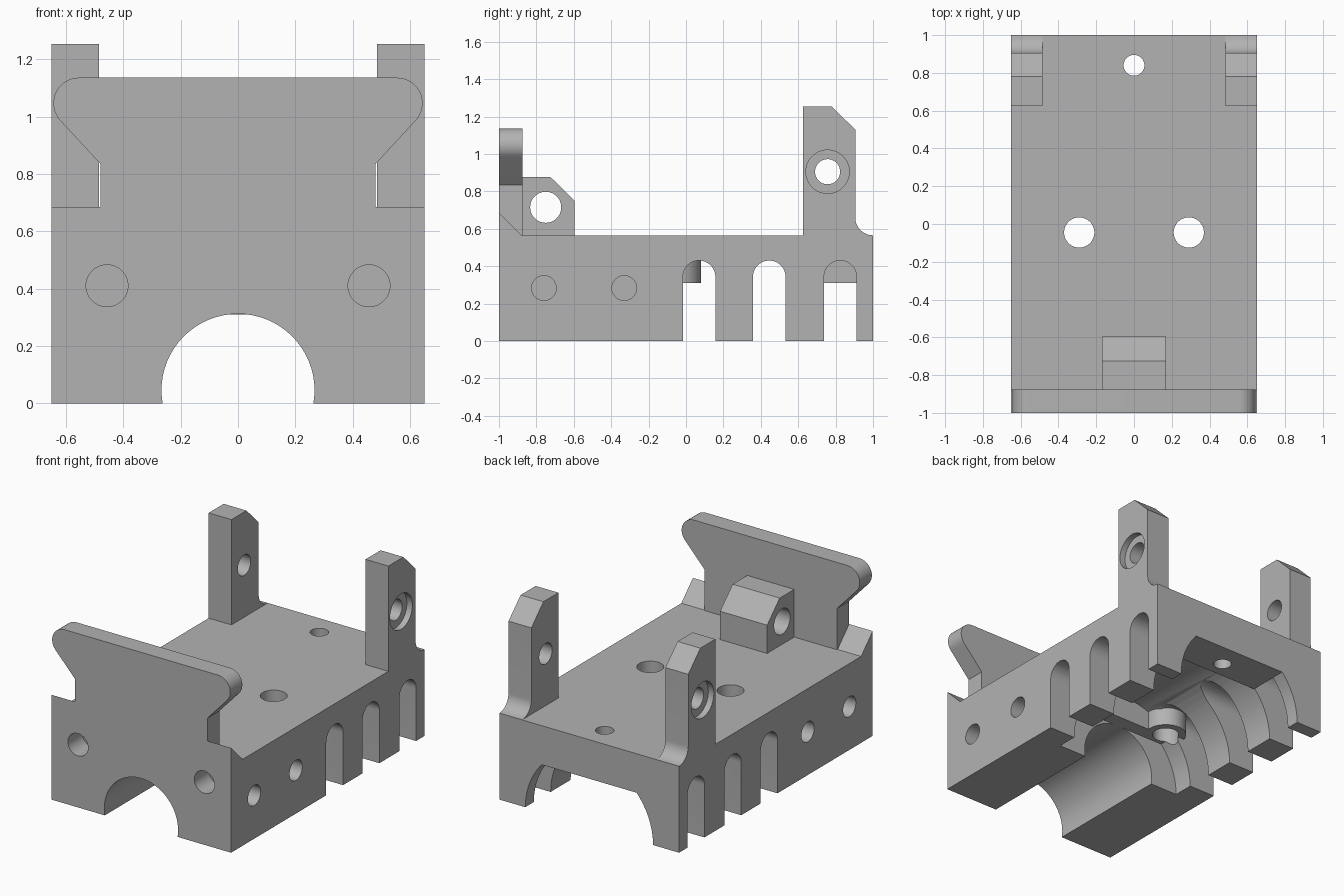
import bpy, bmesh, math
from mathutils import Vector

if "Cube" in bpy.data.objects:
    bpy.data.objects.remove(bpy.data.objects["Cube"], do_unlink=True)

grey = bpy.data.materials.new("machined grey")
grey.use_nodes = True
COLOR = (0.45, 0.45, 0.45, 1)
grey.diffuse_color = COLOR
grey.node_tree.nodes["Principled BSDF"].inputs["Base Color"].default_value = COLOR


def prism(name, outline, axis, lo, hi):
    """Extrude a 2D outline along an axis from lo to hi."""
    place = {"x": lambda u, v, t: (t, u, v),
             "y": lambda u, v, t: (u, t, v),
             "z": lambda u, v, t: (u, v, t)}[axis]
    bm = bmesh.new()
    face = bm.faces.new([bm.verts.new(place(u, v, lo)) for u, v in outline])
    ext = bmesh.ops.extrude_face_region(bm, geom=[face])
    moved = [g for g in ext["geom"] if isinstance(g, bmesh.types.BMVert)]
    bmesh.ops.translate(bm, verts=moved, vec=Vector(place(0, 0, hi - lo)))
    bmesh.ops.recalc_face_normals(bm, faces=bm.faces)
    mesh = bpy.data.meshes.new(name)
    bm.to_mesh(mesh)
    bm.free()
    mesh.materials.append(grey)
    obj = bpy.data.objects.new(name, mesh)
    bpy.context.collection.objects.link(obj)
    return obj


def arc(u, v, r, start, end, steps):
    angles = [math.radians(start + (end - start) * i / steps) for i in range(steps + 1)]
    return [(u + r * math.cos(a), v + r * math.sin(a)) for a in angles]


def disc(u, v, r, axis, lo, hi, name="cutter"):
    return prism(name, arc(u, v, r, 0, 360, 64)[:-1], axis, lo, hi)


def rect(u0, u1, v0, v1):
    return [(u0, v0), (u1, v0), (u1, v1), (u0, v1)]


def combine(obj, tool, operation="DIFFERENCE"):
    """Apply a boolean and remove the tool object."""
    mod = obj.modifiers.new("bool", "BOOLEAN")
    mod.operation, mod.object, mod.solver = operation, tool, "EXACT"
    bpy.context.view_layer.update()
    graph = bpy.context.evaluated_depsgraph_get()
    mesh = bpy.data.meshes.new_from_object(obj.evaluated_get(graph))
    obj.modifiers.clear()
    obj.data = mesh
    bpy.data.objects.remove(tool, do_unlink=True)


W, TOP = 0.65, 0.565
parts = []

# Main block with a narrow front bore and a wide rear bore
body = prism("body", rect(-W, W, 0, TOP), "y", -1, 1)
combine(body, disc(0, 0.045, 0.267, "y", -1.1, 0))
combine(body, disc(0, 0, 0.462, "y", -0.15, 1.1))

# Round-topped side slots
for y in (0.07, 0.445, 0.825):
    outline = [(y - 0.087, -0.1), (y + 0.087, -0.1)] + arc(y, 0.343, 0.087, 0, 180, 24)
    combine(body, prism("cutter", outline, "x", -0.8, 0.8))

# Screw pads hanging in the bore
combine(body, prism("pad", rect(-0.345, 0.345, 0.31, 0.52), "y", 0.73, 1), "UNION")
combine(body, prism("pad", rect(-0.29, 0.29, 0.31, 0.52), "y", -0.17, -0.06), "UNION")
for x in (-0.29, 0.29):
    combine(body, disc(x, -0.045, 0.125, "z", 0.31, 0.52, "boss"), "UNION")

# Vertical, front and side holes
combine(body, disc(0, 0.84, 0.055, "z", 0.2, 0.7))
for s in (-1, 1):
    combine(body, disc(0.29 * s, -0.045, 0.08, "z", 0.2, 0.7))
    combine(body, disc(0.457 * s, 0.41, 0.073, "y", -1.1, -0.85))
    for y in (-0.76, -0.33):
        combine(body, disc(y, 0.283, 0.066, "x", *sorted((0.5 * s, 0.75 * s))))
parts.append(body)

# Flared front plate
half = [(0.48, TOP), (0.48, 0.835)] + arc(0.555, 1.047, 0.089, -45, 90, 16)
plate = half + [(-x, z) for x, z in reversed(half)]
parts.append(prism("front_plate", plate, "y", -1, -0.875))

# Chamfered lug behind the plate
lug = prism("front_lug", [(-0.875, TOP), (-0.595, TOP), (-0.595, 0.75),
                          (-0.725, 0.877), (-0.875, 0.877)], "x", -0.17, 0.17)
combine(lug, disc(-0.75, 0.715, 0.083, "x", -0.3, 0.3))
parts.append(lug)

# Corner wedges and rear posts on both sides
post_outline = [(0.625, TOP), (1, TOP)] + arc(1, 0.66, 0.095, 270, 180, 12)
post_outline += [(0.905, 1.13), (0.78, 1.253), (0.625, 1.253)]
for side, s in (("left", 1), ("right", -1)):
    lo, hi = sorted((0.485 * s, W * s))
    wlo, whi = sorted((0.48 * s, W * s))
    parts.append(prism(side + "_wedge", [(-1, TOP), (-0.88, TOP), (-1, 0.685)],
                       "x", wlo, whi))
    post = prism(side + "_post", post_outline, "x", lo, hi)
    combine(post, disc(0.757, 0.905, 0.067, "x", lo - 0.1, hi + 0.1))
    combine(post, disc(0.757, 0.905, 0.116, "x", *sorted((0.61 * s, 0.7 * s))))
    parts.append(post)

# Smooth the round surfaces, keep machined edges crisp
bpy.ops.object.select_all(action="DESELECT")
for obj in parts:
    obj.select_set(True)
bpy.context.view_layer.objects.active = body
bpy.ops.object.shade_smooth_by_angle(angle=math.radians(25))
